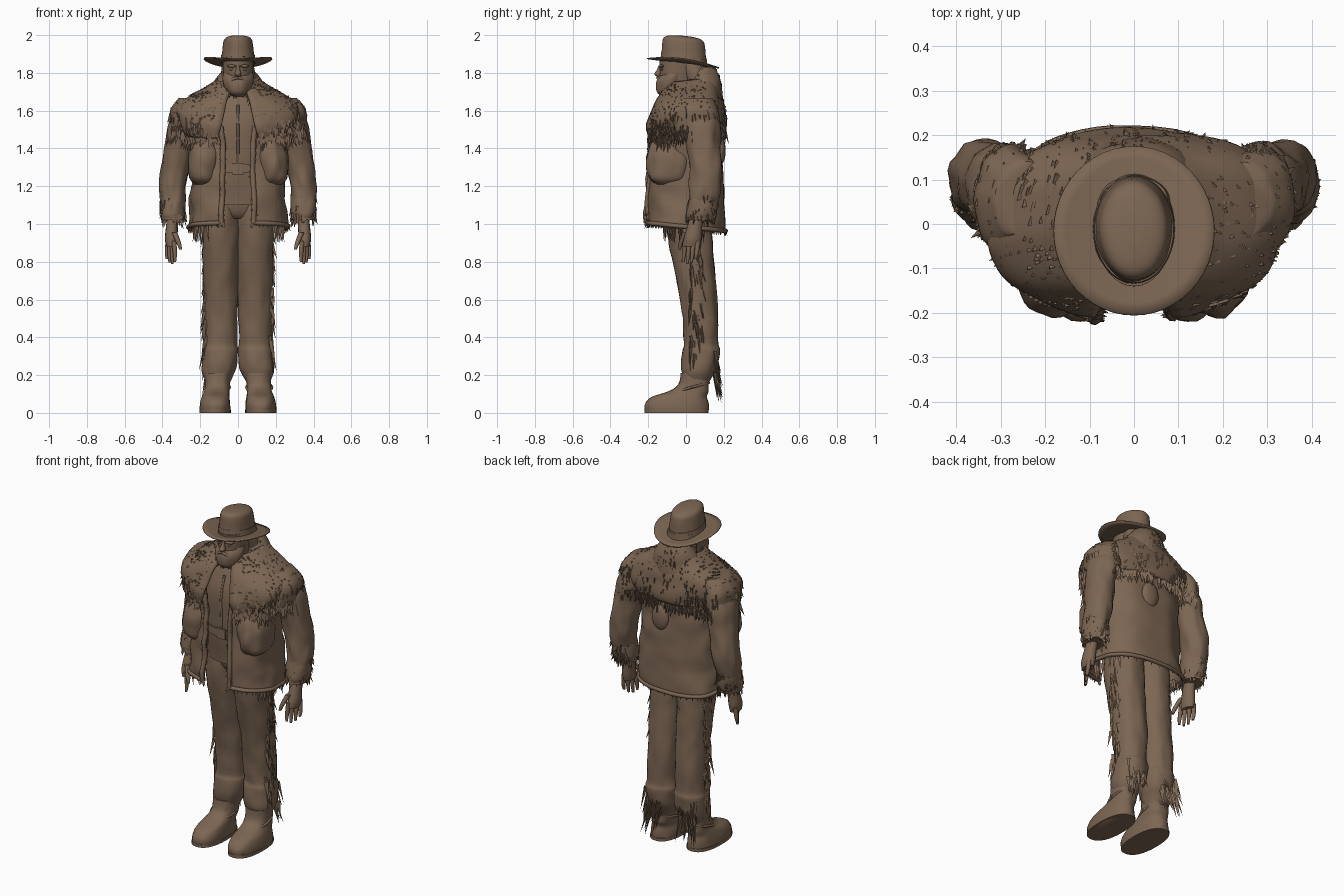
import bpy, bmesh, math, random
from math import sin, cos, pi
from mathutils import Vector, noise

random.seed(7)
if "Cube" in bpy.data.objects:
    bpy.data.objects.remove(bpy.data.objects["Cube"])

brown = bpy.data.materials.new("weathered_brown")
brown.use_nodes = True
brown.diffuse_color = (0.2, 0.132, 0.086, 1)
brown.node_tree.nodes["Principled BSDF"].inputs["Base Color"].default_value = brown.diffuse_color


def finish(name, bm, smooth=True):
    bmesh.ops.recalc_face_normals(bm, faces=bm.faces)
    mesh = bpy.data.meshes.new(name)
    bm.to_mesh(mesh)
    bm.free()
    mesh.materials.append(brown)
    obj = bpy.data.objects.new(name, mesh)
    bpy.context.collection.objects.link(obj)
    if smooth:
        bpy.ops.object.select_all(action="DESELECT")
        obj.select_set(True)
        bpy.context.view_layer.objects.active = obj
        bpy.ops.object.shade_smooth_by_angle(angle=math.radians(50))
    return obj


def blend(rings, t):
    """Catmull-Rom ring at t, counted in rings."""
    i = min(int(t), len(rings) - 2)
    f = t - i
    a, b, c, d = (rings[max(0, min(len(rings) - 1, i + k))] for k in (-1, 0, 1, 2))
    return [0.5 * (2 * q + (r - p) * f + (2 * p - 5 * q + 4 * r - s) * f * f
                   + (3 * q - p - 3 * r + s) * f ** 3) for p, q, r, s in zip(a, b, c, d)]


def on_ring(ring, u, power=1.0, tilt=0.0, rough=0.0):
    """Point on a ring (x, y, z, rx, ry, optional front gap); u runs front, left, back, right."""
    x, y, z, rx, ry = ring[:5]
    a0 = math.asin((ring[5] / rx) ** (1 / power)) if len(ring) > 5 else 0
    a = a0 + (2 * pi - 2 * a0) * u
    s, c = (math.copysign(abs(v) ** power, v) for v in (sin(a), cos(a)))
    k = 1 + rough * noise.noise(Vector((s * 2 + x * 9, c * 2, z * 11)))
    return Vector((x + rx * s * k, y - ry * c * k, z - tilt * ry * c))


def loft(name, rings, n=32, steps=4, power=1.0, tilt=0.0, rough=0.0, thick=0.0):
    bm = bmesh.new()
    gap = len(rings[0]) > 5
    count = (len(rings) - 1) * steps + 1
    rows = [[bm.verts.new(on_ring(blend(rings, i / steps), j / (n - 1 if gap else n), power, tilt, rough))
             for j in range(n)] for i in range(count)]
    for lo, hi in zip(rows, rows[1:]):
        for j in range(n - 1 if gap else n):
            k = (j + 1) % n
            bm.faces.new((lo[j], lo[k], hi[k], hi[j]))
    if not gap:
        bm.faces.new(rows[0])
        bm.faces.new(rows[-1])
    obj = finish(name, bm)
    if thick:
        mod = obj.modifiers.new("cloth", "SOLIDIFY")
        mod.thickness = thick
    return obj


def spikes(name, items):
    """Pointed tufts: (root, direction, length, width)."""
    bm = bmesh.new()
    for root, way, length, width in items:
        way = way.normalized()
        side = way.orthogonal().normalized()
        up = way.cross(side)
        base = [bm.verts.new(root + (side * cos(a) + up * sin(a)) * width) for a in (0, 2 * pi / 3, 4 * pi / 3)]
        tip = bm.verts.new(root + way * length)
        bm.faces.new(base)
        for k in range(3):
            bm.faces.new((base[k], base[(k + 1) % 3], tip))
    return finish(name, bm, False)


def fur(name, rings, amount, length, width, power=1.0, tilt=0.0, high=None):
    items = []
    high = len(rings) - 1 if high is None else high
    for _ in range(amount):
        ring = blend(rings, random.uniform(0, high))
        p = on_ring(ring, random.random(), power, tilt)
        out = Vector(((p.x - ring[0]) / ring[3], (p.y - ring[1]) / ring[4], 0))
        way = out * 0.15 + Vector((random.uniform(-.3, .3), random.uniform(-.2, .2), -1))
        items.append((p - out * 0.006, way, length * random.uniform(.6, 1.2), width * random.uniform(.7, 1.2)))
    return spikes(name, items)


def tube(name, points, radius):
    curve = bpy.data.curves.new(name, "CURVE")
    curve.dimensions = "3D"
    curve.bevel_depth = radius
    curve.bevel_resolution = 2
    curve.use_fill_caps = True
    line = curve.splines.new("POLY")
    line.points.add(len(points) - 1)
    for p, q in zip(line.points, points):
        p.co = (*q, 1)
    curve.materials.append(brown)
    obj = bpy.data.objects.new(name, curve)
    bpy.context.collection.objects.link(obj)


def ball(name, where, size, turn=0.0):
    bm = bmesh.new()
    bmesh.ops.create_uvsphere(bm, u_segments=20, v_segments=12, radius=1)
    obj = finish(name, bm)
    obj.location, obj.scale, obj.rotation_euler.z = where, size, turn


# Hat: tilted brim rising at the sides, domed crown and band
bm = bmesh.new()
rows = []
for r in (0.4, 0.55, 0.7, 0.85, 1.0):
    row = []
    for j in range(48):
        a = 2 * pi * j / 48
        x, y = 0.18 * r * cos(a), -0.015 + 0.19 * r * sin(a)
        row.append(bm.verts.new((x, y, 1.852 - 0.13 * y + 0.024 * r * r * cos(a) ** 2)))
    rows.append(row)
for lo, hi in zip(rows, rows[1:]):
    for j in range(48):
        bm.faces.new((lo[j], hi[j], hi[(j + 1) % 48], lo[(j + 1) % 48]))
finish("hat_brim", bm).modifiers.new("felt", "SOLIDIFY").thickness = 0.006
loft("hat_crown", [(0, -.012, 1.85, .094, .122), (0, -.012, 1.9, .085, .117), (0, -.013, 1.95, .079, .112),
                   (0, -.013, 1.976, .073, .104), (0, -.012, 1.99, .055, .08), (0, -.01, 1.996, .02, .03)],
     tilt=-0.1, rough=0.03)
loft("hat_band", [(0, -.012, 1.872, .092, .122), (0, -.012, 1.893, .089, .12)], steps=1, tilt=-0.12)

# Head, hair, beard and face
loft("head", [(0, .02, 1.62, .06, .065), (0, 0, 1.7, .062, .075), (0, -.035, 1.76, .074, .095),
              (0, -.035, 1.81, .079, .105), (0, -.03, 1.88, .083, .11)])
beard = [(0, -.1, 1.675, .025, .025), (0, -.1, 1.695, .056, .05), (0, -.09, 1.73, .074, .068),
         (0, -.08, 1.765, .08, .073), (0, -.06, 1.8, .079, .06)]
loft("beard", beard, rough=0.1)
fur("beard_tufts", beard, 60, .022, .005)
loft("hair", [(0, .07, 1.66, .08, .06), (0, .06, 1.74, .09, .075), (0, .04, 1.81, .088, .075), (0, .03, 1.87, .08, .08)],
     rough=0.1)
loft("nose", [(0, -.145, 1.782, .013, .012), (0, -.149, 1.795, .017, .019), (0, -.142, 1.815, .011, .013),
              (0, -.135, 1.84, .009, .01)], n=12)
for s, side in ((1, "left"), (-1, "right")):
    ball(side + "_brow", (s * .034, -.13, 1.836), (.026, .012, .008), s * .3)
    ball(side + "_eye", (s * .034, -.127, 1.82), (.012, .008, .007))
    tube(side + "_moustache", [(0, -.15, 1.775), (s * .025, -.147, 1.768), (s * .045, -.133, 1.75)], .008)

# Shirt, belt and hips
loft("shirt", [(0, .02, 1.1, .17, .15), (0, .01, 1.3, .17, .162), (0, .01, 1.5, .18, .17),
               (0, .02, 1.63, .17, .145), (0, .02, 1.72, .075, .09)], power=.85, rough=.05)
loft("belt", [(0, .01, 1.27, .176, .17), (0, .01, 1.315, .176, .17)], steps=1, power=.85)
loft("buckle", [(0, -.161, 1.262, .03, .006), (0, -.161, 1.322, .03, .006)], n=16, steps=1, power=.4)
tube("shirt_placket", [(0, -.153, 1.32), (0, -.162, 1.5), (0, -.13, 1.63)], .007)
loft("hips", [(0, .02, 1.03, .06, .09), (0, .02, 1.07, .17, .115), (0, .02, 1.18, .17, .135)], power=.85)

# Open coat with rolled fur edges
coat = [(0, 0, .985, .262, .21, .085), (0, 0, 1.1, .255, .205, .085), (0, 0, 1.25, .248, .197, .08),
        (0, 0, 1.4, .248, .188, .08), (0, 0, 1.5, .262, .185, .09), (0, .01, 1.6, .275, .165, .09),
        (0, .025, 1.67, .19, .125, .07), (0, .03, 1.72, .09, .09, .05)]
loft("coat", coat, n=64, power=.78, tilt=-.1, rough=.07, thick=.012)
hem = [on_ring(coat[0], j / 50, .78, -.1, .07) for j in range(51)]
tube("coat_hem", hem, .012)
spikes("coat_hem_fur", [(p, Vector((random.uniform(-.5, .5), random.uniform(-.5, .5), -1)), .03, .008)
                        for p in hem])
for u, side in ((0, "left"), (1, "right")):
    edge = [on_ring(blend(coat, k / 5), u, .78, -.1, .07) for k in range(21)]
    tube(side + "_coat_edge", edge, .015)
    spikes(side + "_coat_edge_fur", [(random.choice(edge), Vector((random.uniform(-1, 1), -.3, -1)), .035, .009)
                                     for _ in range(90)])

# Wide fur collar laid over the shoulders, with a thick nape
collar = [(0, 0, 1.475, .285, .206, .11), (0, 0, 1.54, .32, .212, .09), (0, .005, 1.615, .325, .196, .075),
          (0, .012, 1.672, .268, .17, .06), (0, .022, 1.718, .185, .147, .045), (0, .035, 1.765, .11, .127, .035)]
loft("fur_collar", collar, n=64, power=.82, tilt=.12, rough=.06, thick=.015)
fur("collar_tufts", collar, 700, .05, .012, .82, .12, 4.8)
fur("collar_fringe", collar, 240, .075, .012, .82, .12, .25)
nape = [(0, .08, 1.64, .17, .115), (0, .085, 1.71, .145, .105), (0, .088, 1.77, .115, .092), (0, .08, 1.83, .07, .075)]
loft("nape_fur", nape, rough=.12)
fur("nape_tufts", nape, 160, .05, .012)

# Bag on the back of the coat
ball("back_pouch", (.04, .185, 1.39), (.055, .025, .075))

for s, side in ((1, "left"), (-1, "right")):
    # Full pocket sunk into the coat front
    loft(side + "_hip_bag", [(s * .18, -.09, 1.21, .05, .07), (s * .185, -.09, 1.245, .076, .107),
                             (s * .185, -.09, 1.32, .083, .117), (s * .175, -.09, 1.39, .08, .11),
                             (s * .165, -.08, 1.45, .06, .09)], power=.9, rough=.12)

    # Sleeve, shoulder fur and cuff
    loft(side + "_sleeve", [(s * .24, .07, 1.64, .06, .07), (s * .285, .075, 1.54, .08, .1),
                            (s * .31, .09, 1.42, .077, .09), (s * .335, .105, 1.28, .074, .085),
                            (s * .348, .1, 1.18, .069, .083), (s * .347, .085, 1.1, .064, .075),
                            (s * .345, .075, 1.02, .062, .07)], rough=.14)
    shoulder = [(s * .282, .06, 1.49, .08, .12), (s * .28, .055, 1.54, .08, .125),
                (s * .278, .055, 1.61, .08, .115), (s * .24, .055, 1.668, .07, .085)]
    loft(side + "_shoulder_fur", shoulder, rough=.1)
    fur(side + "_shoulder_tufts", shoulder, 130, .05, .012, high=2.8)
    fur(side + "_shoulder_fringe", shoulder, 80, .07, .012, high=.2)
    cuff = [(s * .345, .075, 1.02, .058, .065), (s * .345, .078, 1.05, .067, .078),
            (s * .347, .085, 1.1, .068, .08), (s * .348, .092, 1.15, .064, .076)]
    loft(side + "_cuff", cuff, rough=.12)
    fur(side + "_cuff_tufts", cuff, 110, .045, .01)

    # Hand: palm, four spread fingers and thumb
    loft(side + "_palm", [(s * .353, .03, .88, .026, .044), (s * .354, .035, .92, .033, .047),
                          (s * .35, .045, .98, .032, .04), (s * .345, .06, 1.04, .03, .036)], n=16)
    for k, drop in enumerate((.8, .788, .795, .815)):
        y, x = -.004 + k * .022, s * (.334 + k * .014)
        loft(f"{side}_finger_{k + 1}", [(x, y - .012, drop, .007, .007), (x, y - .005, .85, .012, .012),
                                        (s * (.34 + k * .01), y, .91, .014, .013)], n=10)
    loft(side + "_thumb", [(s * .304, -.035, .865, .008, .008), (s * .314, -.026, .9, .013, .013),
                           (s * .336, 0, .955, .016, .018)], n=10)

    # Trouser leg with a baggy cuff, and boot
    loft(side + "_leg", [(s * .105, .055, .15, .055, .06), (s * .105, .062, .2, .08, .08),
                         (s * .098, .07, .25, .092, .096), (s * .094, .08, .33, .095, .1),
                         (s * .092, .08, .37, .087, .09), (s * .09, .075, .5, .089, .094),
                         (s * .089, .06, .65, .092, .1), (s * .089, .035, .82, .097, .11),
                         (s * .089, .018, .98, .1, .12), (s * .084, .02, 1.15, .09, .12)], power=.95, rough=.08)
    loft(side + "_boot", [(s * .12, -.05, 0, .073, .16), (s * .121, -.05, .015, .081, .168),
                          (s * .12, -.05, .05, .08, .167), (s * .118, -.035, .085, .073, .145),
                          (s * .113, .015, .115, .066, .105), (s * .11, .04, .15, .066, .08),
                          (s * .108, .05, .21, .068, .078)], power=.85, rough=.05)
    loft(side + "_boot_sole", [(s * .121, -.05, 0, .083, .17), (s * .121, -.05, .018, .083, .17)],
         steps=1, power=.85)
    tube(side + "_boot_lace", [(s * .112 + .068 * cos(a), .03 + .09 * sin(a), .135 + .025 * sin(a))
                               for a in (pi * k / 10 for k in range(21))], .007)

    # Leather fringe down the outer seam and at the heel
    seam = [(Vector((s * random.uniform(.165, .18), random.uniform(.02, .09), random.uniform(.26, .98))),
             Vector((s * random.uniform(.05, .3), random.uniform(-.1, .25), -1)),
             random.uniform(.06, .11), .011) for _ in range(75)]
    heel = [(Vector((s * random.uniform(.06, .17), .15, random.uniform(.2, .34))),
             Vector((s * random.uniform(-.1, .2), random.uniform(.1, .35), -1)),
             random.uniform(.1, .17), .012) for _ in range(28)]
    spikes(side + "_leg_fringe", seam + heel)
    spikes(side + "_hem_fringe", [(Vector((s * random.uniform(.16, .25), random.uniform(-.12, .1), .99)),
                                   Vector((random.uniform(-.2, .2), 0, -1)), .09, .01) for _ in range(16)])
